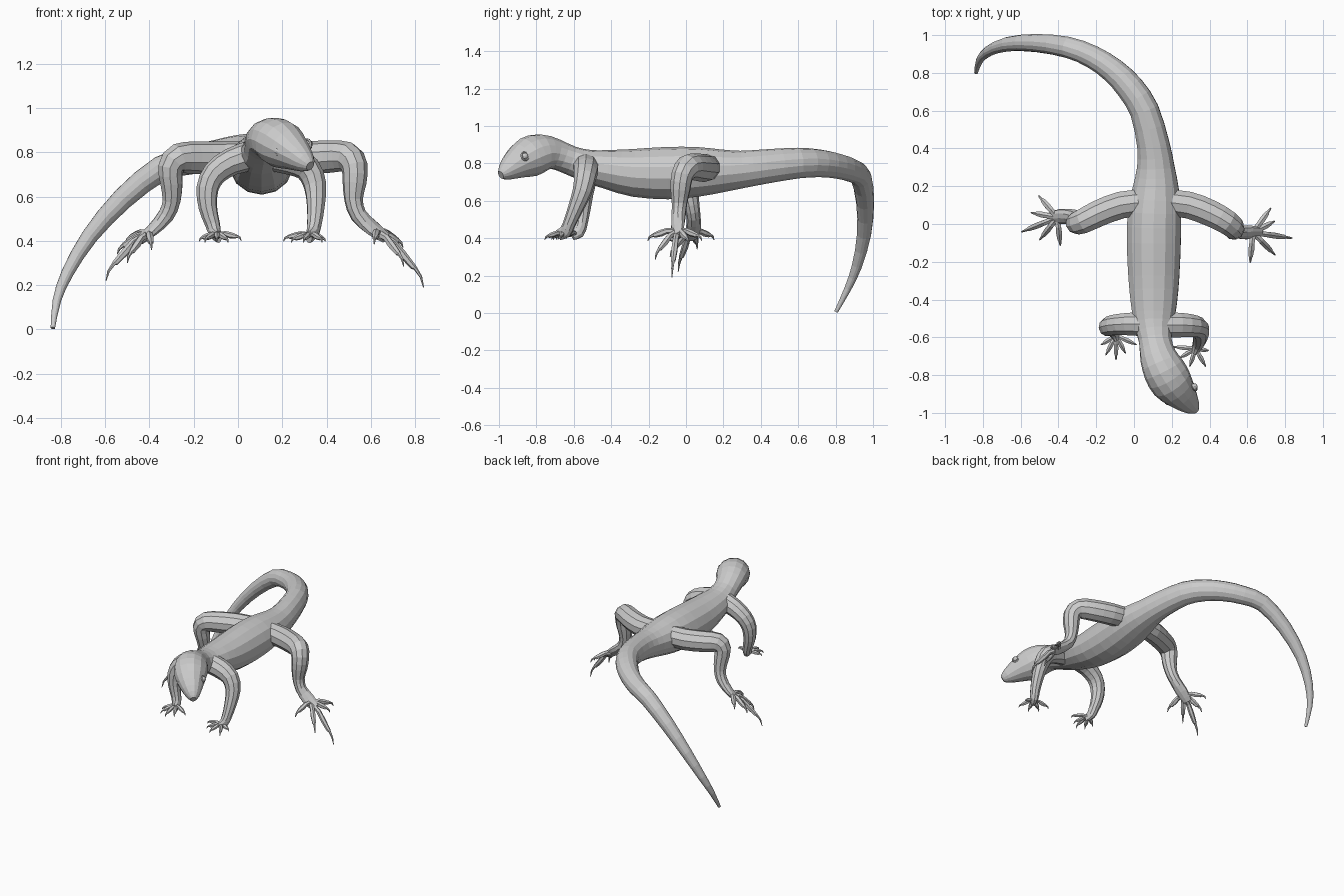
import bpy, bmesh, math
from mathutils import Vector, Matrix


def spline(stations, steps):
    """Catmull-Rom interpolation of whole stations (position, radii, roll)."""
    n, out = len(stations), []
    for i in range(n - 1):
        a, b = stations[max(i - 1, 0)], stations[i]
        c, d = stations[i + 1], stations[min(i + 2, n - 1)]
        for k in range(steps):
            t = k / steps
            out.append([0.5 * (2 * q + (r - p) * t + (2 * p - 5 * q + 4 * r - s) * t * t
                               + (3 * q - p - 3 * r + s) * t ** 3)
                        for p, q, r, s in zip(a, b, c, d)])
    out.append(list(stations[-1]))
    return out


def tube(name, stations, sides=10, steps=2):
    """Loft elliptical rings along (x, y, z, half width, half height, roll)."""
    full = [tuple(s) + ((s[3],) if len(s) == 4 else ()) for s in stations]
    full = [s + (0.0,) * (6 - len(s)) for s in full]
    rings = spline(full, steps)
    pos = [Vector(r[:3]) for r in rings]
    bm, loops = bmesh.new(), []
    up = Vector((0, 0, 1))
    for i, r in enumerate(rings):
        tan = (pos[min(i + 1, len(pos) - 1)] - pos[max(i - 1, 0)]).normalized()
        if i == 0 and abs(tan.z) > 0.9:
            up = Vector((0, 1, 0))
        up = (up - tan * up.dot(tan)).normalized()
        u = Matrix.Rotation(r[5], 3, tan) @ up
        side = tan.cross(u)
        loops.append([bm.verts.new(pos[i] + side * r[3] * math.cos(a) + u * r[4] * math.sin(a))
                      for a in (2 * math.pi * (j + 0.5) / sides for j in range(sides))])
    for a, b in zip(loops, loops[1:]):
        for j in range(sides):
            k = (j + 1) % sides
            bm.faces.new((a[j], a[k], b[k], b[j]))
    bm.faces.new(loops[0])
    bm.faces.new(loops[-1])
    bmesh.ops.recalc_face_normals(bm, faces=bm.faces)
    mesh = bpy.data.meshes.new(name)
    bm.to_mesh(mesh)
    bm.free()
    ob = bpy.data.objects.new(name, mesh)
    bpy.context.collection.objects.link(ob)
    return ob


def toes(name, base, tips, r):
    """Knuckled toes with thin hooked claws, fanning out from the foot."""
    base = Vector(base)
    for i, tip in enumerate(tips):
        tip = Vector(tip)
        length = (tip - base).length
        lift = Vector((0, 0, length * 0.13))
        pts = [(0.0, 0.0, r), (0.35, 1.0, r * 0.9), (0.55, 0.9, r), (0.78, 0.9, r * 0.75),
               (0.82, 1.0, r * 0.5), (0.94, 0.8, r * 0.35), (1.0, 0.0, r * 0.12)]
        tube(f"{name}_toe_{i + 1}",
             [(*(base.lerp(tip, t) + lift * h), w) for t, h, w in pts], 6, 1)


# Head, trunk and tail in one loft
tube("body", [
    (.326, -.990, .738, .020, .022, .2),
    (.305, -.965, .755, .048, .048, .2),
    (.255, -.910, .795, .084, .080, .2),
    (.200, -.842, .833, .112, .108, .2),
    (.158, -.770, .857, .112, .100, .15),
    (.128, -.700, .850, .098, .082, .1),
    (.112, -.615, .815, .088, .078),
    (.105, -.520, .785, .108, .088),
    (.105, -.420, .768, .125, .105),
    (.105, -.280, .750, .138, .128),
    (.105, -.100, .748, .146, .140),
    (.108, .060, .755, .144, .133),
    (.115, .190, .760, .125, .115),
    (.115, .300, .768, .102, .100),
    (.102, .420, .783, .088, .092),
    (.055, .600, .802, .079, .082),
    (-.020, .720, .800, .075, .074),
    (-.110, .812, .785, .068, .068),
    (-.220, .885, .762, .062, .063),
    (-.350, .935, .725, .057, .058),
    (-.520, .958, .590, .048, .050),
    (-.670, .952, .420, .038, .038),
    (-.770, .915, .255, .028, .028),
    (-.818, .865, .130, .019, .019),
    (-.836, .802, .006, .010, .010)], sides=14)

# Eyes with raised lids
for side, loc, out in (("right", (.318, -.862, .838), (.8, .5, .25)),
                       ("left", (.180, -.940, .806), (-.75, -.6, .15))):
    q = Vector(out).to_track_quat('Z', 'Y').to_euler()
    bpy.ops.mesh.primitive_uv_sphere_add(segments=10, ring_count=6, radius=.019, location=loc, rotation=q)
    bpy.context.object.name = f"{side}_eye"
    bpy.ops.mesh.primitive_torus_add(major_segments=12, minor_segments=5, major_radius=.021,
                                     minor_radius=.006, location=loc, rotation=q)
    bpy.context.object.name = f"{side}_eyelid"

# Front legs, ending in flattened palms
tube("front_leg_right", [
    (.150, -.535, .785, .070), (.240, -.535, .765, .068), (.315, -.540, .725, .060),
    (.348, -.555, .650, .052), (.352, -.590, .560, .042), (.345, -.625, .475, .034),
    (.335, -.645, .435, .036, .028), (.320, -.680, .418, .030, .016)])
toes("front_right", (.326, -.660, .424),
     [(.205, -.650, .398), (.240, -.710, .392), (.295, -.755, .392), (.380, -.755, .392), (.395, -.670, .398)], .014)

tube("front_leg_left", [
    (.060, -.530, .785, .068), (-.030, -.530, .757, .062), (-.105, -.535, .705, .056),
    (-.138, -.545, .635, .050), (-.136, -.552, .550, .042), (-.115, -.560, .475, .034),
    (-.104, -.575, .435, .036, .028), (-.090, -.610, .418, .030, .016)])
toes("front_left", (-.095, -.590, .424),
     [(-.175, -.640, .398), (-.150, -.695, .392), (-.095, -.720, .392), (-.045, -.685, .392), (.015, -.640, .400)], .014)

# Hind legs with long sloping feet
tube("hind_leg_right", [
    (.160, .115, .780, .072), (.290, .100, .775, .075), (.410, .055, .780, .073),
    (.492, .010, .780, .068), (.526, -.020, .735, .060), (.526, -.030, .660, .054),
    (.522, -.035, .585, .042), (.545, -.040, .515, .038), (.610, -.045, .455, .044, .026),
    (.670, -.045, .412, .032, .018)])
toes("hind_right", (.630, -.045, .435),
     [(.725, .085, .385), (.745, .015, .370), (.838, -.075, .190), (.748, -.165, .285), (.615, -.205, .385)], .018)

tube("hind_leg_left", [
    (.060, .115, .780, .072), (-.070, .100, .775, .075), (-.190, .055, .775, .073),
    (-.270, .015, .772, .068), (-.305, .005, .730, .058), (-.300, .015, .660, .052),
    (-.300, .030, .580, .042), (-.325, .040, .515, .038), (-.385, .040, .450, .042, .026),
    (-.445, .030, .400, .032, .018)])
toes("hind_left", (-.405, .035, .430),
     [(-.505, .150, .390), (-.545, .060, .340), (-.596, -.042, .220), (-.500, -.085, .300), (-.390, -.115, .360)], .018)
